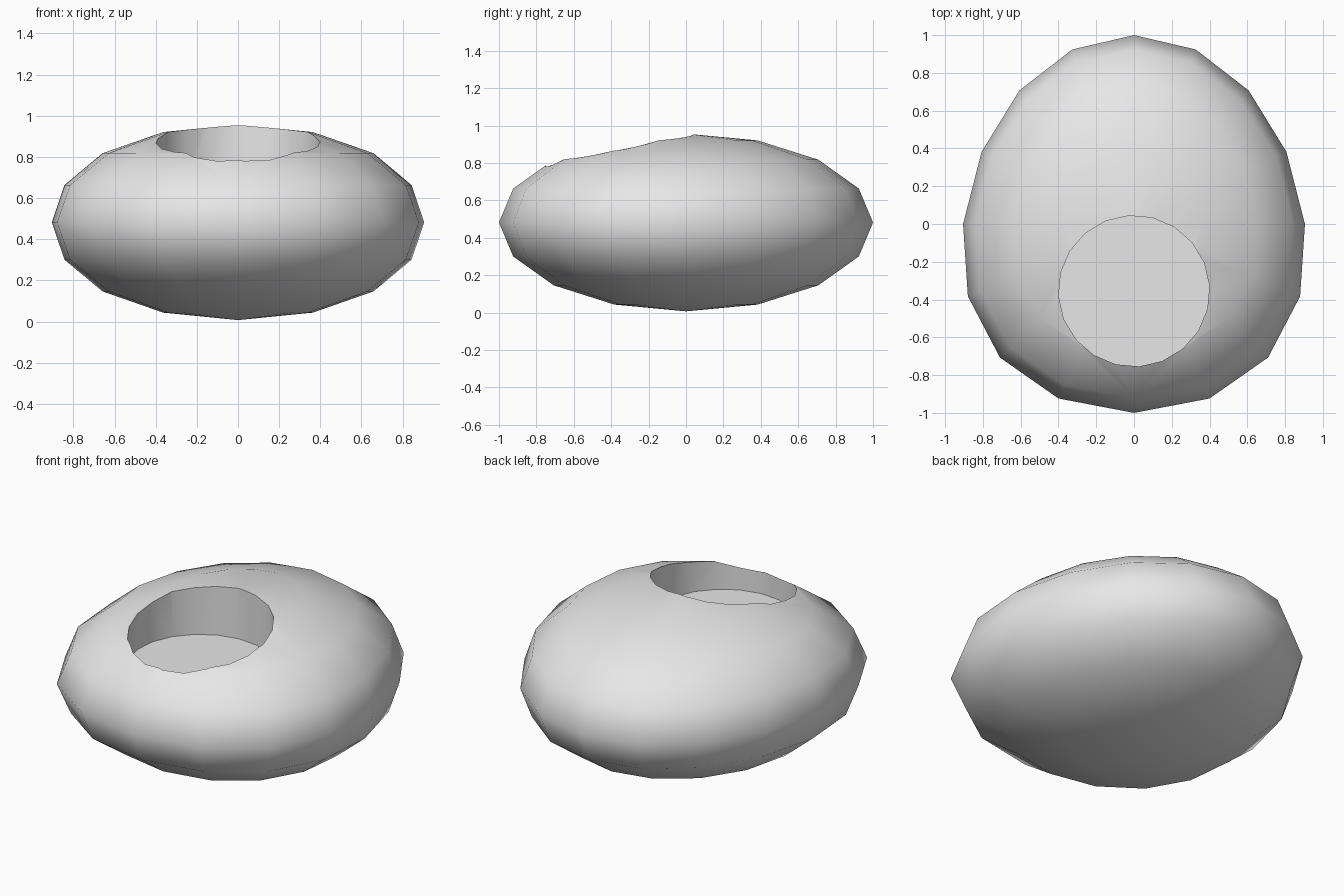
import bpy
import bmesh
from math import radians
from mathutils import Matrix

cube = bpy.data.objects.get("Cube")
if cube:
    bpy.data.objects.remove(cube, do_unlink=True)

HALF_HEIGHT, MID = 0.475, 0.482
FLOOR = 0.65

grey = bpy.data.materials.new("light_grey")
grey.use_nodes = True
grey.diffuse_color = (0.8, 0.8, 0.8, 1)
grey.node_tree.nodes["Principled BSDF"].inputs["Base Color"].default_value = grey.diffuse_color


def add_object(name, bm):
    mesh = bpy.data.meshes.new(name)
    bm.to_mesh(mesh)
    bm.free()
    mesh.materials.append(grey)
    obj = bpy.data.objects.new(name, mesh)
    bpy.context.collection.objects.link(obj)
    return obj


# Pebble body: a flattened sphere, wider at the front than at the back
bm = bmesh.new()
bmesh.ops.create_uvsphere(bm, u_segments=16, v_segments=8, radius=1)
for v in bm.verts:
    x, y, z = v.co
    v.co.x = x * (0.957 - 0.052 * x * x - 0.103 * y)
    v.co.z = MID + HALF_HEIGHT * z
body = add_object("pebble_body", bm)

# Round recess cutter, open at the top and flat at the floor
bm = bmesh.new()
bmesh.ops.create_cone(bm, cap_ends=True, segments=20, radius1=0.4, radius2=0.4, depth=1,
                      matrix=Matrix.Translation((0, -0.355, FLOOR + 0.5))
                      @ Matrix.Rotation(radians(4), 4, "Z"))
cutter = add_object("recess_cutter", bm)
cutter.hide_render = True

cut = body.modifiers.new("recess", "BOOLEAN")
cut.operation = "DIFFERENCE"
cut.solver = "EXACT"
cut.object = cutter

# Cut the recess, then smooth the body while keeping the rim sharp
bpy.ops.object.select_all(action="DESELECT")
body.select_set(True)
bpy.context.view_layer.objects.active = body
bpy.ops.object.modifier_apply(modifier=cut.name)
bpy.data.objects.remove(cutter, do_unlink=True)
bpy.ops.object.shade_smooth_by_angle(angle=radians(60))
